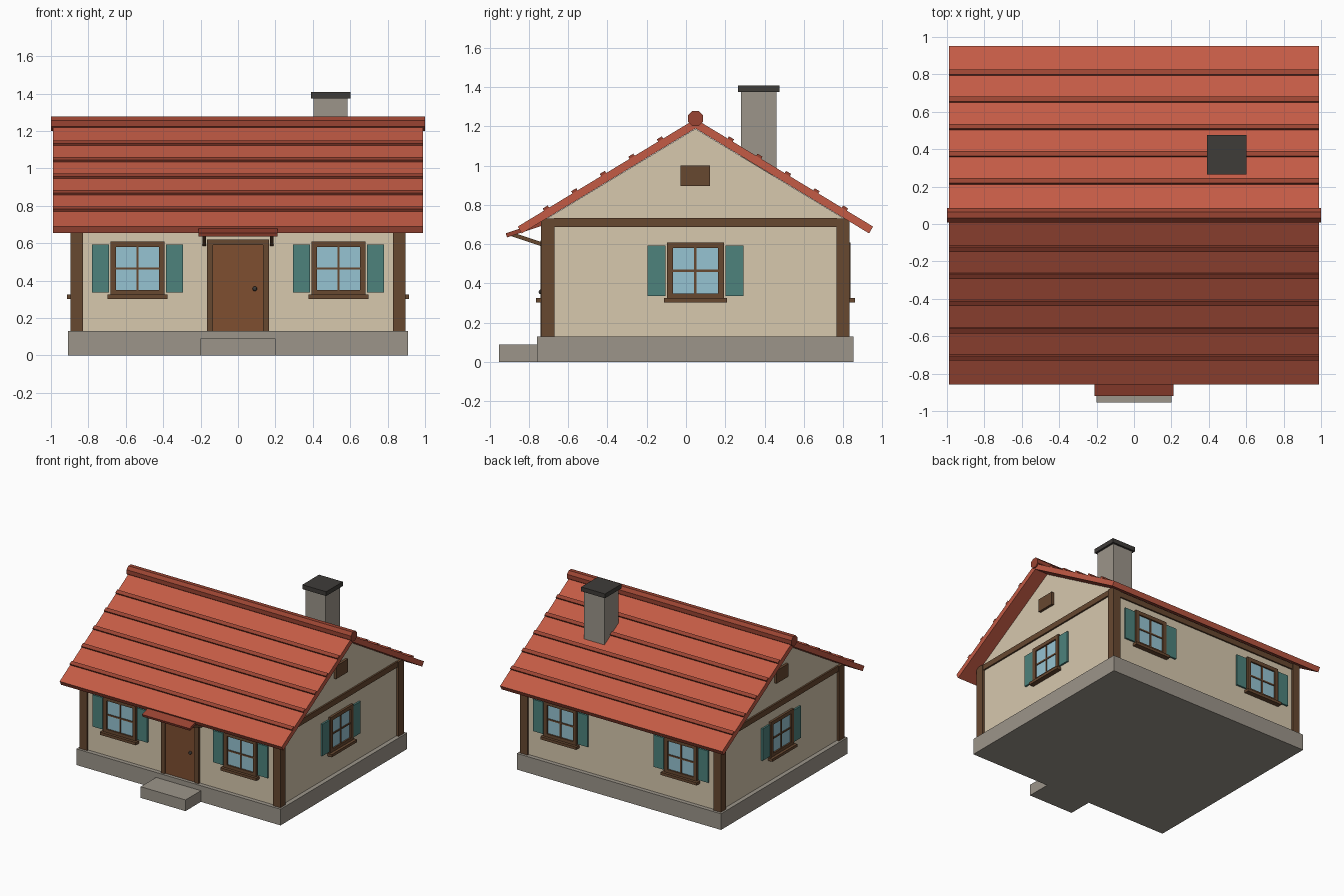
import bpy, bmesh
from math import radians, atan2, cos, sin
from mathutils import Matrix, Vector

if "Cube" in bpy.data.objects:
    bpy.data.objects.remove(bpy.data.objects["Cube"])

CY = 0.048                  # y of the ridge / house centre
WX, WY = 0.875, 0.772       # wall half sizes
PX, PY = 0.895, 0.786       # corner post outer half sizes


def mat(name, hexcol):
    def lin(c):
        c /= 255
        return c / 12.92 if c < 0.04045 else ((c + 0.055) / 1.055) ** 2.4
    m = bpy.data.materials.new(name)
    m.diffuse_color = [lin(int(hexcol[i:i + 2], 16)) for i in (0, 2, 4)] + [1]
    m.use_nodes = True
    m.node_tree.nodes["Principled BSDF"].inputs["Base Color"].default_value = m.diffuse_color
    return m


PLASTER = mat("plaster", "D7C8AE")
STONE = mat("stone", "9C958A")
WOOD = mat("timber", "674830")
DOOR = mat("door_wood", "7E4E30")
GLASS = mat("glass", "96C3D2")
SHUT = mat("shutter_green", "4D827C")
TILE = mat("roof_tile", "C35B45")
RIDGE = mat("ridge_tile", "9A4432")
DARK = mat("dark_metal", "3F3C39")


def finish(name, bm, m):
    bmesh.ops.recalc_face_normals(bm, faces=bm.faces)
    me = bpy.data.meshes.new(name)
    bm.to_mesh(me)
    bm.free()
    me.materials.append(m)
    ob = bpy.data.objects.new(name, me)
    bpy.context.collection.objects.link(ob)
    return ob


def boxes(name, items, m, M=Matrix()):
    """One object out of (centre, size) boxes, placed by matrix M."""
    bm = bmesh.new()
    for c, s in items:
        bmesh.ops.create_cube(bm, size=1, matrix=M @ Matrix.Translation(c) @ Matrix.Diagonal((*s, 1)))
    return finish(name, bm, m)


def span(name, lo, hi, m):
    lo, hi = Vector(lo), Vector(hi)
    return boxes(name, [((lo + hi) / 2, hi - lo)], m)


def extrude_x(name, profile, half, m):
    """Extrude a (y offset, z) profile from -half to +half along x."""
    bm = bmesh.new()
    f = bm.faces.new([bm.verts.new((-half, CY + y, z)) for y, z in profile])
    r = bmesh.ops.extrude_face_region(bm, geom=[f])
    vs = [g for g in r["geom"] if isinstance(g, bmesh.types.BMVert)]
    bmesh.ops.translate(bm, verts=vs, vec=(2 * half, 0, 0))
    return finish(name, bm, m)


def window(name, x, y, angle):
    """Window facing local -y, with its wall plane at local y = 0."""
    M = Matrix.Translation((x, y, 0)) @ Matrix.Rotation(radians(angle), 4, 'Z')
    zc, d = 0.465, 0.03
    boxes(name + "_frame",
          [((s * 0.13, 0, zc), (0.03, d + 0.006, 0.29)) for s in (-1, 1)] +
          [((0, 0, zc + s * 0.13), (0.23, d + 0.006, 0.03)) for s in (-1, 1)], WOOD, M)
    boxes(name + "_glass", [((0, 0, zc), (0.24, 0.012, 0.24))], GLASS, M)
    boxes(name + "_bars", [((0, 0, zc), (0.012, 0.024, 0.24)),
                           ((0, 0, zc), (0.24, 0.024, 0.012))], WOOD, M)
    boxes(name + "_sill", [((0, -0.01, 0.314), (0.32, 0.06, 0.022))], WOOD, M)
    boxes(name + "_shutters", [((s * 0.198, 0, zc), (0.092, 0.028, 0.256)) for s in (-1, 1)], SHUT, M)


# Stone base and front step
span("base", (-0.91, CY - 0.806, 0), (0.91, CY + 0.806, 0.13), STONE)
span("front_step", (-0.2, -0.954, 0), (0.2, CY - 0.806, 0.09), STONE)

# Walls with gables
extrude_x("walls", [(-WY, 0.13), (WY, 0.13), (WY, 0.722), (0, 1.188), (-WY, 0.722)], WX, PLASTER)

# Timber posts and top beams
boxes("corner_posts", [((sx * (PX - 0.0335), CY + sy * (PY - 0.0335), 0.43), (0.067, 0.067, 0.6))
                       for sx in (-1, 1) for sy in (-1, 1)], WOOD)
boxes("side_beams", [((s * 0.87, CY, 0.71), (0.036, 2 * PY - 0.13, 0.045)) for s in (-1, 1)], WOOD)
boxes("eave_beams", [((0, CY + s * 0.766, 0.69), (2 * PX - 0.13, 0.036, 0.045)) for s in (-1, 1)], WOOD)

# Gable vents
boxes("gable_vents", [((s * WX, CY, 0.948), (0.04, 0.15, 0.105)) for s in (-1, 1)], WOOD)

# Windows on all four sides
for i, s in enumerate((-1, 1)):
    window(f"front_window_{i}", s * 0.537, CY - WY, 0)
    window(f"back_window_{i}", s * 0.537, CY + WY, 180)
    window(f"side_window_{i}", s * WX, CY, s * 90)

# Door with frame and knob
yf = CY - WY
boxes("door", [((0, yf, 0.36), (0.27, 0.016, 0.46))], DOOR)
boxes("door_frame", [((s * 0.15, yf, 0.36), (0.034, 0.036, 0.46)) for s in (-1, 1)] +
      [((0, yf, 0.605), (0.334, 0.036, 0.03))], WOOD)
bm = bmesh.new()
bmesh.ops.create_uvsphere(bm, u_segments=10, v_segments=6, radius=0.013,
                          matrix=Matrix.Translation((0.09, yf - 0.014, 0.357)))
finish("door_knob", bm, DARK)

# Canopy above the door, on two slanted struts
extrude_x("door_canopy", [(-0.96, 0.635), (-0.967, 0.655), (-0.765, 0.722), (-0.765, 0.7)], 0.212, RIDGE)
for i, s in enumerate((-1, 1)):
    a, b = Vector((s * 0.18, -0.885, 0.65)), Vector((s * 0.18, -0.715, 0.593))
    M = Matrix.Translation((a + b) / 2) @ Matrix.Rotation(atan2(b.z - a.z, b.y - a.y), 4, 'X')
    boxes(f"canopy_strut_{i}", [((0, 0, 0), (0.02, (b - a).length, 0.02))], WOOD, M)

# Roof slopes with tile battens
slope = atan2(1.238 - 0.69, 0.905)
for name, s in (("front", -1), ("back", 1)):
    extrude_x(name + "_roof", [(0, 1.19), (s * 0.885, 0.655), (s * 0.905, 0.69), (0, 1.238)], 0.99, TILE)
    M = Matrix.Translation((0, CY, 1.238)) @ Matrix.Rotation(-s * slope, 4, 'X')
    boxes(name + "_battens", [((0, s * (0.207 + 0.17 * k), 0.002), (1.98, 0.03, 0.022))
                              for k in range(5)], RIDGE, M)

# Ridge roll
extrude_x("ridge_cap", [(0.042 * cos(radians(22.5 + 45 * k)), 1.24 + 0.042 * sin(radians(22.5 + 45 * k)))
                        for k in range(8)], 1.0, RIDGE)

# Chimney
boxes("chimney", [((0.495, 0.37, 1.165), (0.18, 0.18, 0.43))], STONE)
boxes("chimney_cap", [((0.495, 0.37, 1.392), (0.212, 0.212, 0.035))], DARK)
